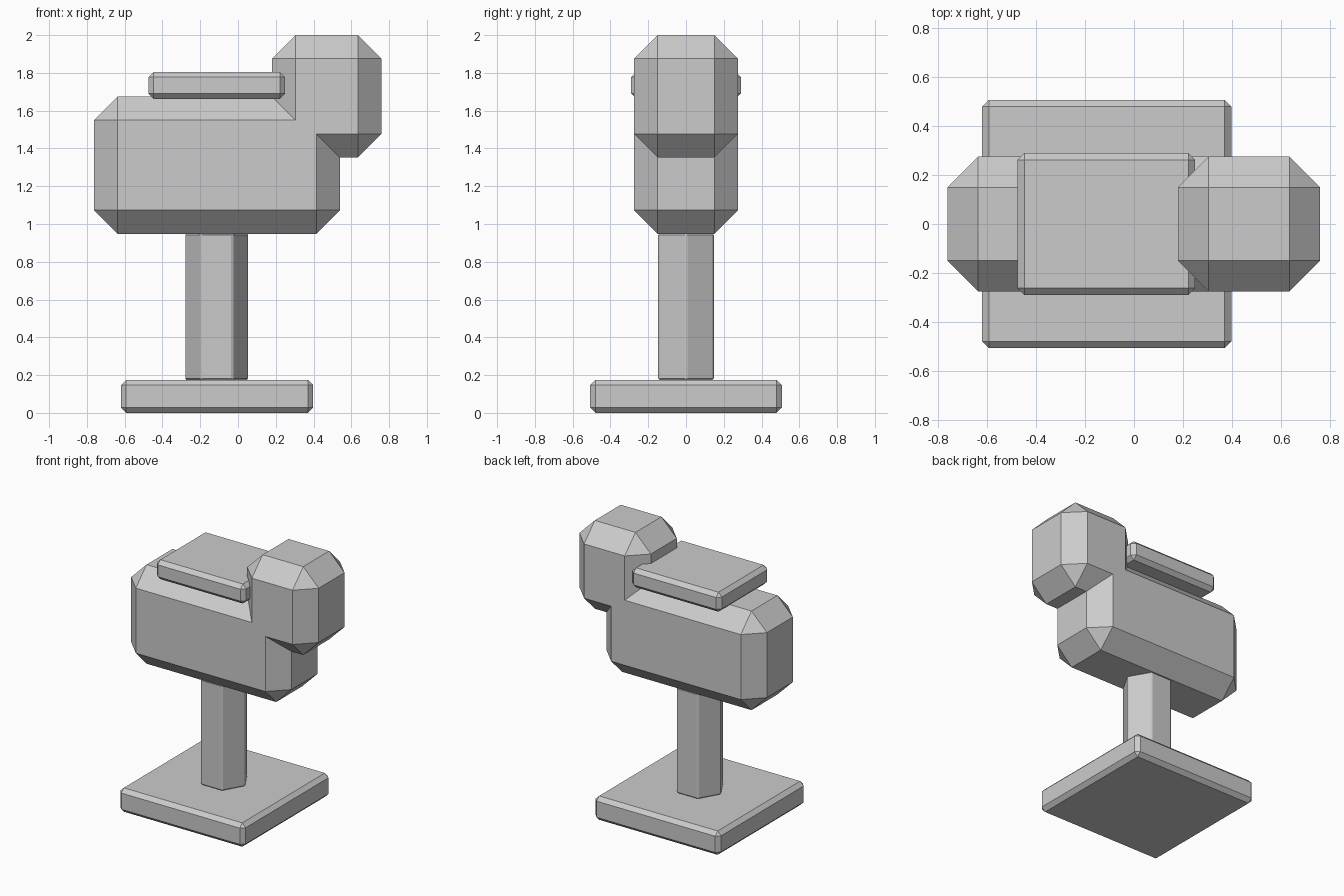
import bpy, bmesh, math
from mathutils import Matrix, Vector

if "Cube" in bpy.data.objects:
    bpy.data.objects.remove(bpy.data.objects["Cube"])

grey = bpy.data.materials.new("plain_grey")
grey.diffuse_color = (0.6, 0.6, 0.6, 1)
grey.use_nodes = True
grey.node_tree.nodes["Principled BSDF"].inputs["Base Color"].default_value = grey.diffuse_color


def finish(name, bm, bevel):
    """Chamfer every edge and make a flat-shaded object."""
    bmesh.ops.bevel(bm, geom=bm.edges[:], offset=bevel, segments=1,
                    affect='EDGES', clamp_overlap=True)
    bmesh.ops.recalc_face_normals(bm, faces=bm.faces[:])
    mesh = bpy.data.meshes.new(name)
    bm.to_mesh(mesh)
    bm.free()
    mesh.materials.append(grey)
    obj = bpy.data.objects.new(name, mesh)
    bpy.context.collection.objects.link(obj)
    return obj


def chamfered_box(name, lo, hi, bevel):
    lo, hi = Vector(lo), Vector(hi)
    bm = bmesh.new()
    bmesh.ops.create_cube(bm, size=1, matrix=Matrix.Translation((lo + hi) / 2)
                          @ Matrix.Diagonal((*(hi - lo), 1)))
    return finish(name, bm, bevel)


# Square floor plate
chamfered_box("base_plate", (-0.62, -0.507, 0), (0.398, 0.507, 0.175), 0.028)

# Hexagonal post, with corners pointing along x
bm = bmesh.new()
bmesh.ops.create_cone(bm, cap_ends=True, segments=6, radius1=0.17, radius2=0.17,
                      depth=0.775, matrix=Matrix.Translation((-0.113, 0, 0.5625))
                      @ Matrix.Rotation(math.radians(90), 4, 'Z'))
finish("post", bm, 0.008)

# Body and head, joined into one skin
body = chamfered_box("body_and_head", (-0.762, -0.275, 0.948), (0.54, 0.275, 1.675), 0.125)
head = chamfered_box("head_cutter", (0.18, -0.275, 1.352), (0.76, 0.275, 2.0), 0.125)
union = body.modifiers.new("join_head", 'BOOLEAN')
union.operation = 'UNION'
union.solver = 'EXACT'
union.object = head
head.hide_render = True
head.hide_set(True)

# Flat saddle
chamfered_box("saddle", (-0.475, -0.29, 1.662), (0.25, 0.29, 1.805), 0.028)
